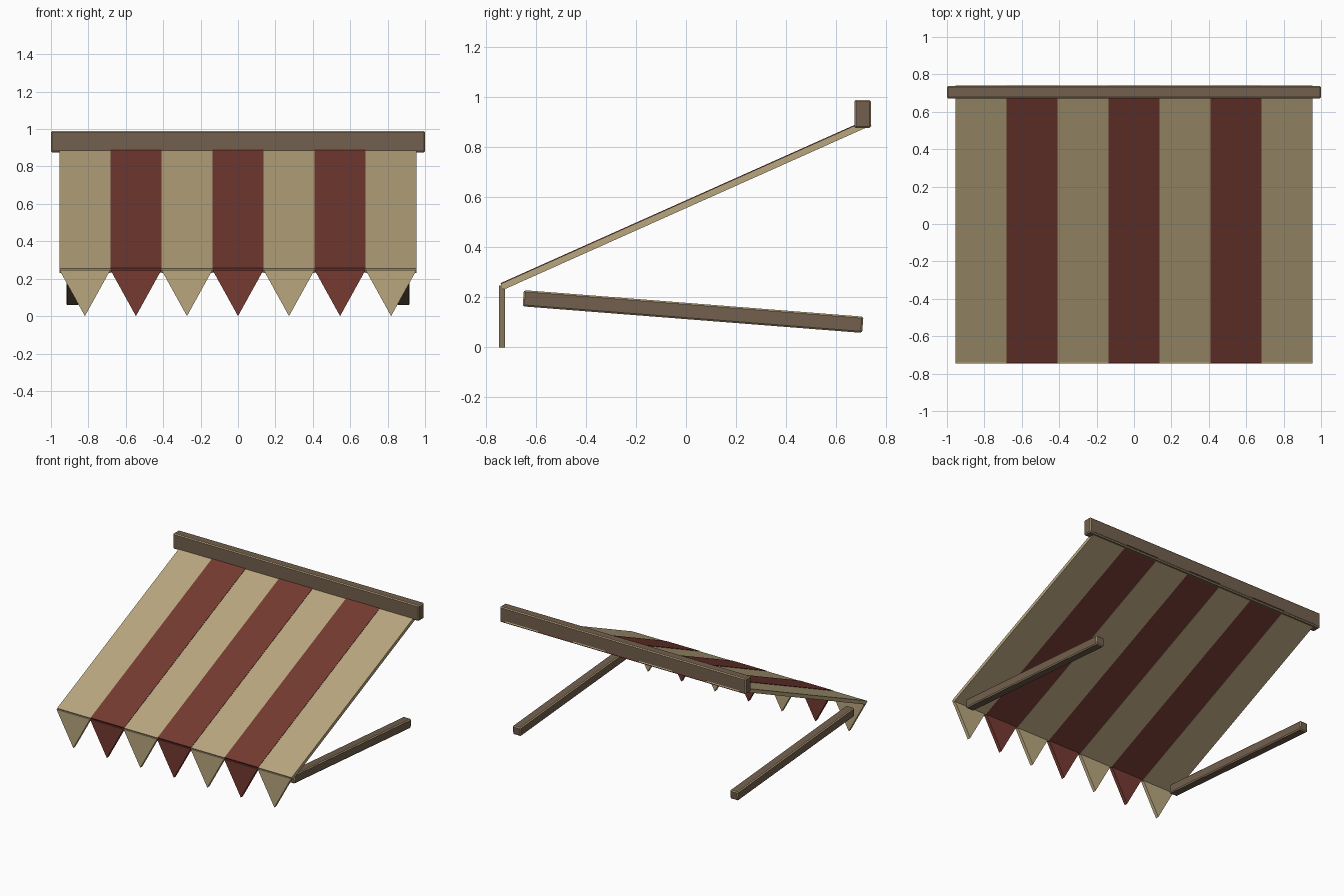
import bpy, bmesh, math
from mathutils import Matrix

if "Cube" in bpy.data.objects:
    bpy.data.objects.remove(bpy.data.objects["Cube"], do_unlink=True)


def material(name, rgb):
    m = bpy.data.materials.new(name)
    m.use_nodes = True
    m.diffuse_color = (*rgb, 1)
    m.node_tree.nodes["Principled BSDF"].inputs["Base Color"].default_value = (*rgb, 1)
    return m


cream = material("cream cloth", (0.48, 0.38, 0.21))
red = material("red cloth", (0.178, 0.042, 0.031))
wood = material("brown wood", (0.17, 0.115, 0.075))


def finish(name, bm, mats):
    bmesh.ops.recalc_face_normals(bm, faces=bm.faces)
    mesh = bpy.data.meshes.new(name)
    bm.to_mesh(mesh)
    bm.free()
    for m in mats:
        mesh.materials.append(m)
    obj = bpy.data.objects.new(name, mesh)
    bpy.context.collection.objects.link(obj)
    return obj


def box(name, size, centre, tilt, mats):
    """Box of the given size, tilted about the x axis."""
    bm = bmesh.new()
    matrix = (Matrix.Translation(centre) @ Matrix.Rotation(tilt, 4, 'X')
              @ Matrix.Diagonal((*size, 1)))
    bmesh.ops.create_cube(bm, size=1, matrix=matrix)
    return finish(name, bm, mats)


def beam(name, size, centre, tilt=0):
    """Wooden beam with pale worn edges."""
    obj = box(name, size, centre, tilt, [wood, cream])
    bevel = obj.modifiers.new("worn edges", 'BEVEL')
    bevel.width = 0.006
    bevel.segments = 1
    bevel.material = 1
    return obj


def tooth(name, x, width, mat):
    """Triangular pennant hanging from the front edge."""
    bm = bmesh.new()
    front = [bm.verts.new(p) for p in ((x - width / 2, -0.747, 0.247),
                                       (x + width / 2, -0.747, 0.247),
                                       (x, -0.747, 0))]
    face = bm.faces.new(front)
    side = bmesh.ops.extrude_face_region(bm, geom=[face])
    moved = [v for v in side["geom"] if isinstance(v, bmesh.types.BMVert)]
    bmesh.ops.translate(bm, verts=moved, vec=(0, 0.024, 0))
    return finish(name, bm, [mat])


# Striped canopy and its pennants
COUNT = 7
WIDTH = 1.91 / COUNT
SLOPE = math.atan2(0.657, 1.47)
LENGTH = math.hypot(0.657, 1.47)
for i in range(COUNT):
    x = (i - COUNT // 2) * WIDTH
    is_red = i % 2 == 1
    cloth = red if is_red else cream
    lift = 0.003 if is_red else 0
    box(f"canopy_stripe_{i + 1}", (WIDTH, LENGTH, 0.026),
        (x, 0, 0.57 + lift), SLOPE, [cloth])
    tooth(f"pennant_{i + 1}", x, WIDTH, cloth)

# Wall rail
beam("wall_rail", (2, 0.066, 0.113), (0, 0.705, 0.932))

# Support arms
for side, s in (("left", 1), ("right", -1)):
    beam(f"{side}_support_arm", (0.065, 1.36, 0.065),
         (s * 0.885, 0.028, 0.143), -math.atan2(0.106, 1.357))
